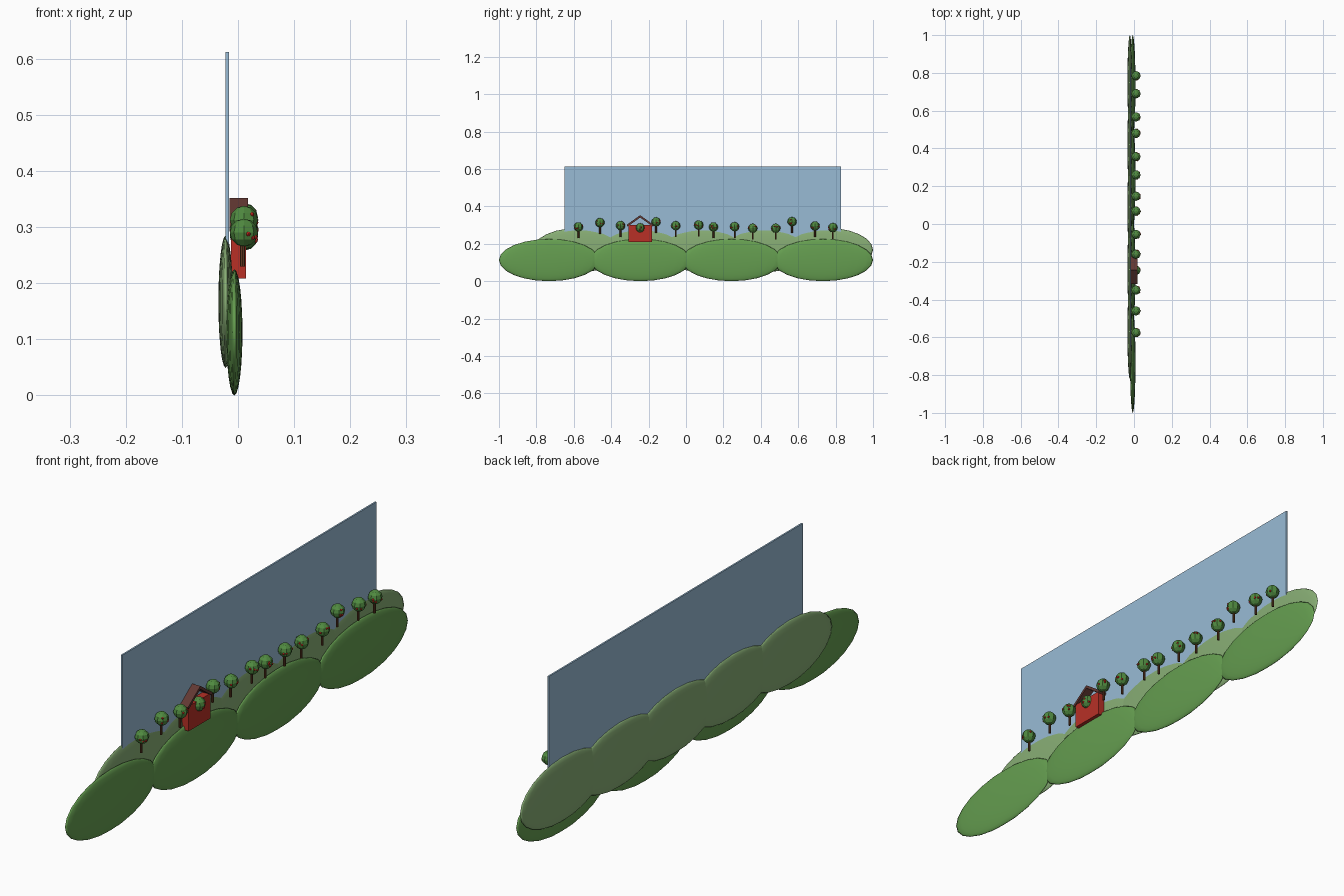
import bpy
import math
import random
from mathutils import Vector

if "Cube" in bpy.data.objects:
    bpy.data.objects.remove(bpy.data.objects["Cube"], do_unlink=True)
random.seed(4)


def linear(c):
    c /= 255
    return c / 12.92 if c <= 0.04045 else ((c + 0.055) / 1.055) ** 2.4


def material(name, *rgb):
    m = bpy.data.materials.new(name)
    m.use_nodes = True
    colour = [linear(c) for c in rgb] + [1]
    m.diffuse_color = colour
    m.node_tree.nodes["Principled BSDF"].inputs["Base Color"].default_value = colour
    return m


SKY = material("sky blue", 153, 187, 213)
FAR = material("pale hill green", 136, 174, 117)
NEAR = material("hill green", 101, 158, 80)
LEAF = material("leaf green", 80, 138, 64)
BARK = material("bark brown", 98, 58, 34)
RED = material("barn red", 184, 48, 38)
ROOF = material("roof brown", 98, 56, 50)
APPLE = material("apple red", 200, 38, 30)


def finish(name, mat, scale=(1, 1, 1), smooth=False):
    o = bpy.context.object
    o.name = name
    o.scale = scale
    o.data.materials.append(mat)
    if smooth:
        bpy.ops.object.transform_apply(location=False, rotation=False, scale=True)
        bpy.ops.object.shade_smooth()
    return o


def ball(name, mat, loc, scale, seg=24, rings=12, smooth=False):
    bpy.ops.mesh.primitive_uv_sphere_add(segments=seg, ring_count=rings, location=loc)
    return finish(name, mat, scale, smooth)


def box(name, mat, loc, size, tilt=0):
    bpy.ops.mesh.primitive_cube_add(size=1, location=loc, rotation=(tilt, 0, 0))
    return finish(name, mat, size)


# Backdrop panel
box("sky_panel", SKY, (-0.019, 0.09, 0.411), (0.006, 1.48, 0.402))

# Two rows of overlapping hills
for i in range(5):
    ball(f"far_hill_{i}", FAR, (-0.022, 0.09 + 0.33 * (i - 2), 0.167),
         (0.013, 0.25, 0.118), smooth=True)
for i in range(4):
    ball(f"near_hill_{i}", NEAR, (-0.0065, 0.488 * (i - 1.5), 0.1125),
         (0.0145, 0.268, 0.1125), smooth=True)

# Barn with an open gable roof
box("barn_wall", RED, (0.001, -0.245, 0.254), (0.027, 0.126, 0.092))
pitch = math.atan2(0.05, 0.07)
for side in (-1, 1):
    box("barn_roof_slab", ROOF, (0.0015, -0.245 + side * 0.034, 0.322),
        (0.033, 0.088, 0.01), -side * pitch)

# Orchard: position along the row and crown height
trees = [(-.575, .29), (-.46, .313), (-.35, .297), (-.245, .285), (-.16, .317),
         (-.055, .296), (.068, .30), (.147, .29), (.26, .291), (.357, .283),
         (.48, .283), (.567, .318), (.69, .295), (.785, .286)]
for n, (y, z) in enumerate(trees):
    bpy.ops.mesh.primitive_cylinder_add(vertices=8, radius=0.0045, depth=0.06,
                                        location=(0.008, y, z - 0.03))
    finish(f"trunk_{n}", BARK)
    centre = Vector((0.0105, y, z))
    ball(f"crown_{n}", LEAF, centre, (0.025,) * 3, 8, 6)
    # Apples scattered over the crown
    for k in range(4):
        a = random.uniform(-1.4, 1.4)
        h = random.uniform(-0.5, 0.5)
        r = math.sqrt(1 - h * h)
        d = Vector((r * math.cos(a), r * math.sin(a), h))
        ball(f"apple_{n}_{k}", APPLE, centre + d * 0.0225, (0.004,) * 3, 8, 6)
